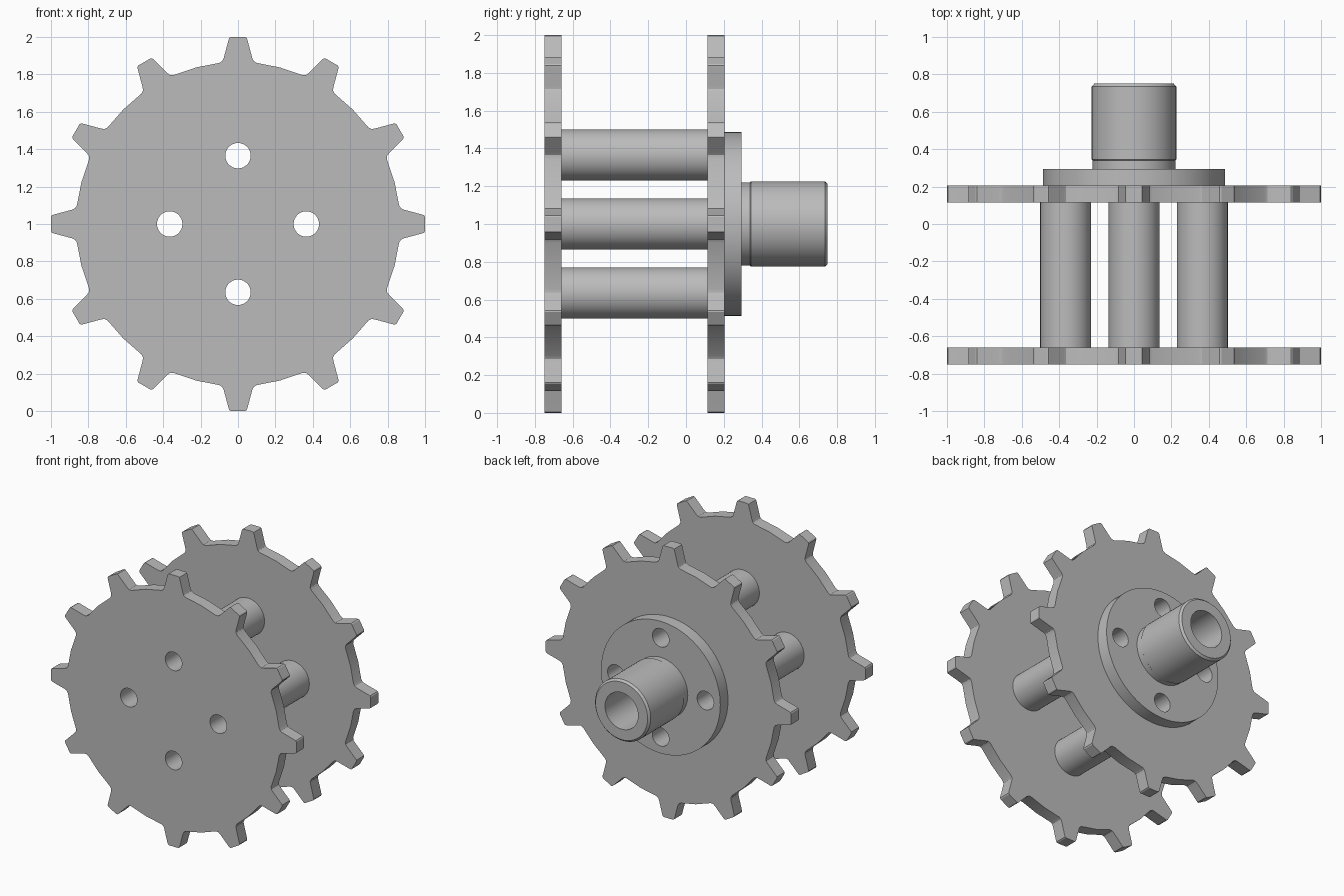
import bpy, bmesh
from math import sin, cos, pi, radians
from mathutils import Vector, Matrix

cube = bpy.data.objects.get("Cube")
if cube:
    bpy.data.objects.remove(cube, do_unlink=True)

AXIS_Z = 1.0        # height of the shared axle line
BOLT_RING = 0.365   # distance of bolt holes from the axle
HOLE_R = 0.068
BORE_R = 0.135
TEETH = 12

steel = bpy.data.materials.new("grey_steel")
steel.use_nodes = True
grey = (0.5, 0.5, 0.5, 1)
steel.diffuse_color = grey
steel.node_tree.nodes["Principled BSDF"].inputs["Base Color"].default_value = grey


def circle(radius, cx=0, cz=0, sides=48):
    return [(cx + radius * cos(2 * pi * i / sides), cz + radius * sin(2 * pi * i / sides))
            for i in range(sides)]


def finish(bm, name):
    bmesh.ops.recalc_face_normals(bm, faces=bm.faces)
    mesh = bpy.data.meshes.new(name)
    bm.to_mesh(mesh)
    bm.free()
    mesh.materials.append(steel)
    obj = bpy.data.objects.new(name, mesh)
    obj.location.z = AXIS_Z
    bpy.context.collection.objects.link(obj)
    bpy.ops.object.select_all(action='DESELECT')
    obj.select_set(True)
    bpy.context.view_layer.objects.active = obj
    bpy.ops.object.shade_smooth_by_angle(angle=radians(25))
    return obj


def plate(name, outline, holes, y0, y1):
    """Flat outline with holes, extruded from y0 to y1."""
    bm = bmesh.new()
    for loop in [outline] + holes:
        verts = [bm.verts.new((x, y0, z)) for x, z in loop]
        for a, b in zip(verts, verts[1:] + verts[:1]):
            bm.edges.new((a, b))
    bmesh.ops.triangle_fill(bm, edges=bm.edges[:], use_beauty=True, normal=(0, -1, 0))
    result = bmesh.ops.extrude_face_region(bm, geom=bm.faces[:], use_keep_orig=True)
    moved = [g for g in result["geom"] if isinstance(g, bmesh.types.BMVert)]
    bmesh.ops.translate(bm, verts=moved, vec=(0, y1 - y0, 0))
    return finish(bm, name)


def lathe(name, profile, sides=64):
    """Closed (radius, y) profile spun about the axle line."""
    bm = bmesh.new()
    rings = [[bm.verts.new((x, y, z)) for x, z in circle(r, sides=sides)] for r, y in profile]
    for a, b in zip(rings, rings[1:] + rings[:1]):
        for i in range(sides):
            j = (i + 1) % sides
            bm.faces.new((a[i], a[j], b[j], b[i]))
    return finish(bm, name)


def sprocket_outline():
    # One half tooth, from tip to the middle of the gap
    half = [(0.038, 1.0), (0.046, 0.995), (0.05, 0.985), (0.076, 0.888),
            (0.083, 0.872), (0.1, 0.861)]
    tooth = [(-x, z) for x, z in reversed(half)] + half
    tooth.append((0.866 * sin(pi / TEETH), 0.866 * cos(pi / TEETH)))
    points = []
    for k in range(TEETH):
        turn = Matrix.Rotation(-2 * pi * k / TEETH, 2)
        points += [tuple(turn @ Vector(p)) for p in tooth]
    return points


centres = [(BOLT_RING, 0), (0, BOLT_RING), (-BOLT_RING, 0), (0, -BOLT_RING)]
bolt_holes = [circle(HOLE_R, x, z, 32) for x, z in centres]

# Two toothed discs
plate("front_sprocket", sprocket_outline(), bolt_holes, -0.75, -0.66)
plate("rear_sprocket", sprocket_outline(), bolt_holes, 0.115, 0.205)

# Tubular spacers between the discs
for side, (x, z) in zip(("left", "top", "right", "bottom"), centres):
    plate(side + "_spacer", circle(0.136, x, z), [circle(HOLE_R, x, z, 32)], -0.66, 0.115)

# Mounting flange and bored hub with chamfered end and relief at the base
plate("hub_flange", circle(0.486, sides=96), bolt_holes + [circle(BORE_R, sides=64)], 0.205, 0.295)
lathe("hub", [(BORE_R, 0.295), (0.221, 0.295), (0.221, 0.34), (0.226, 0.345),
              (0.226, 0.735), (0.212, 0.75), (BORE_R, 0.75)])
